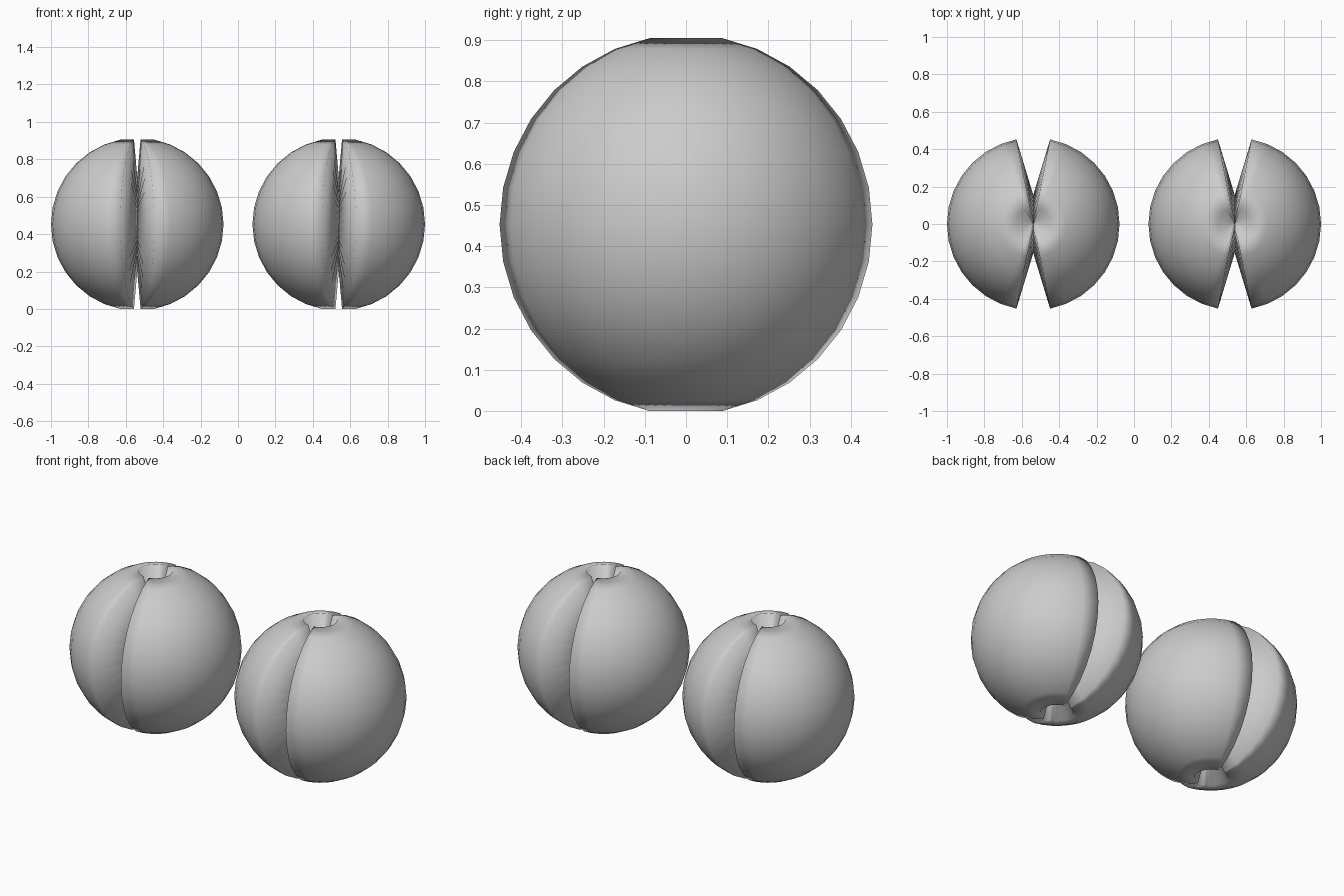
import bpy, bmesh

if "Cube" in bpy.data.objects:
    bpy.data.objects.remove(bpy.data.objects["Cube"])

R = 0.4614          # sphere radius
CX, CZ = 0.5386, 0.4525


def split_ball(name, x):
    """Sphere with its middle meridian removed, thickened inwards into two wedges."""
    bm = bmesh.new()
    bmesh.ops.create_uvsphere(bm, u_segments=32, v_segments=16, radius=R)
    # removing the x = 0 meridian opens the front/back slots and both pole holes
    seam = [v for v in bm.verts if abs(v.co.x) < 1e-4]
    bmesh.ops.delete(bm, geom=seam, context='VERTS')
    for f in bm.faces:
        f.smooth = True
    me = bpy.data.meshes.new(name)
    bm.to_mesh(me)
    bm.free()
    ob = bpy.data.objects.new(name, me)
    ob.location = (x, 0, CZ)
    bpy.context.collection.objects.link(ob)
    # thick shell whose slot walls meet near the centre
    sol = ob.modifiers.new("thickness", 'SOLIDIFY')
    sol.thickness = 0.42
    sol.offset = -1
    sol.use_even_offset = False
    return ob


# the pair of balls
for name, side in (("left_split_ball", -1), ("right_split_ball", 1)):
    split_ball(name, side * CX)
